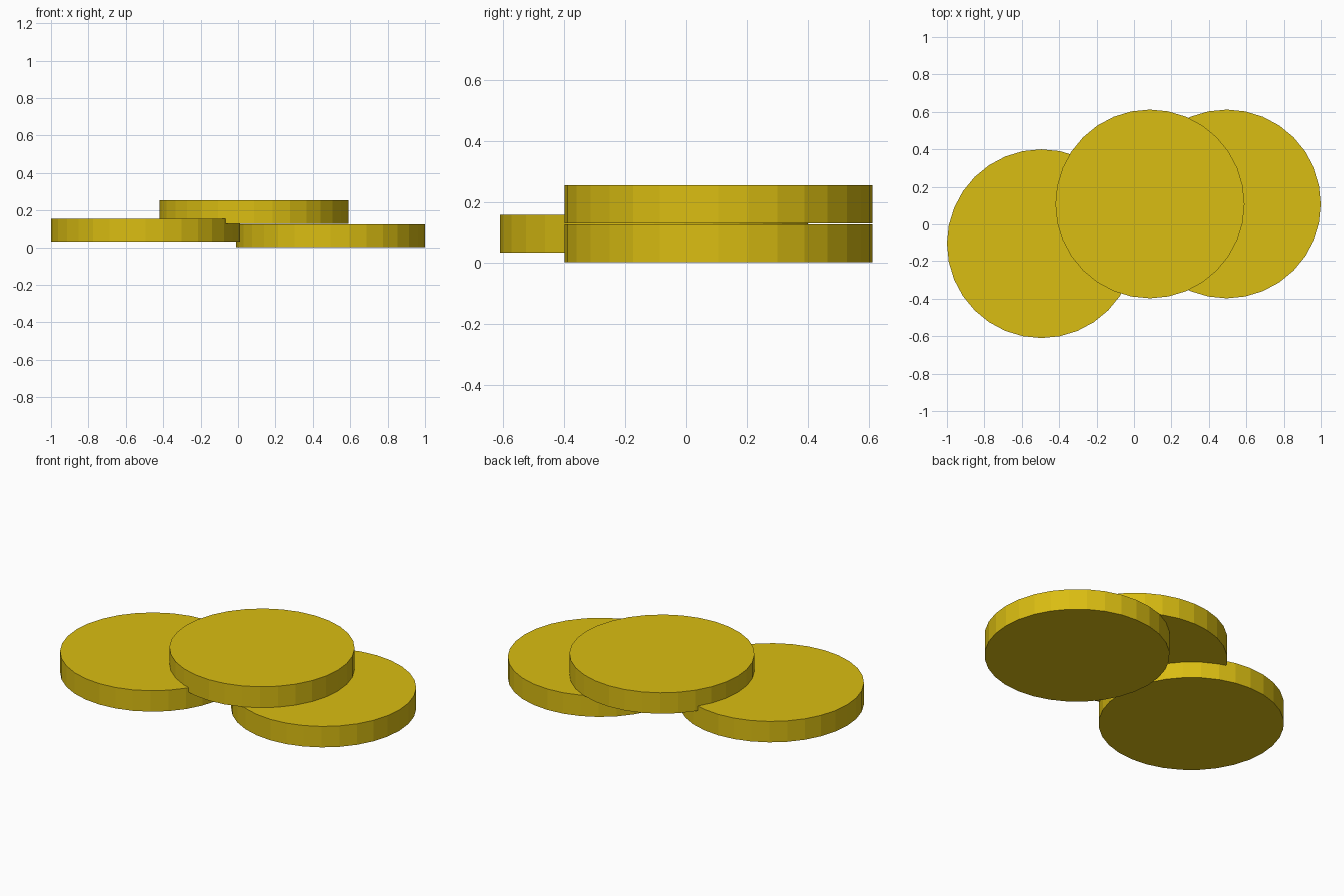
import bpy

if "Cube" in bpy.data.objects:
    bpy.data.objects.remove(bpy.data.objects["Cube"])

# Shared gold material
gold = bpy.data.materials.new("gold")
gold.diffuse_color = (0.70, 0.51, 0.006, 1)
gold.use_nodes = True
gold.node_tree.nodes["Principled BSDF"].inputs["Base Color"].default_value = gold.diffuse_color

RADIUS = 0.505
THICKNESS = 0.126


def disc(name, x, y, base):
    """Flat-shaded 32-sided disc whose underside sits at height base."""
    bpy.ops.mesh.primitive_cylinder_add(
        vertices=32, radius=RADIUS, depth=THICKNESS,
        location=(x, y, base + THICKNESS / 2))
    obj = bpy.context.object
    obj.name = name
    obj.data.materials.append(gold)
    return obj


# Three overlapping coins
disc("right_coin", 0.495, 0.107, 0.0)
disc("left_coin", -0.495, -0.105, 0.031)
disc("top_coin", 0.085, 0.107, 0.129)
